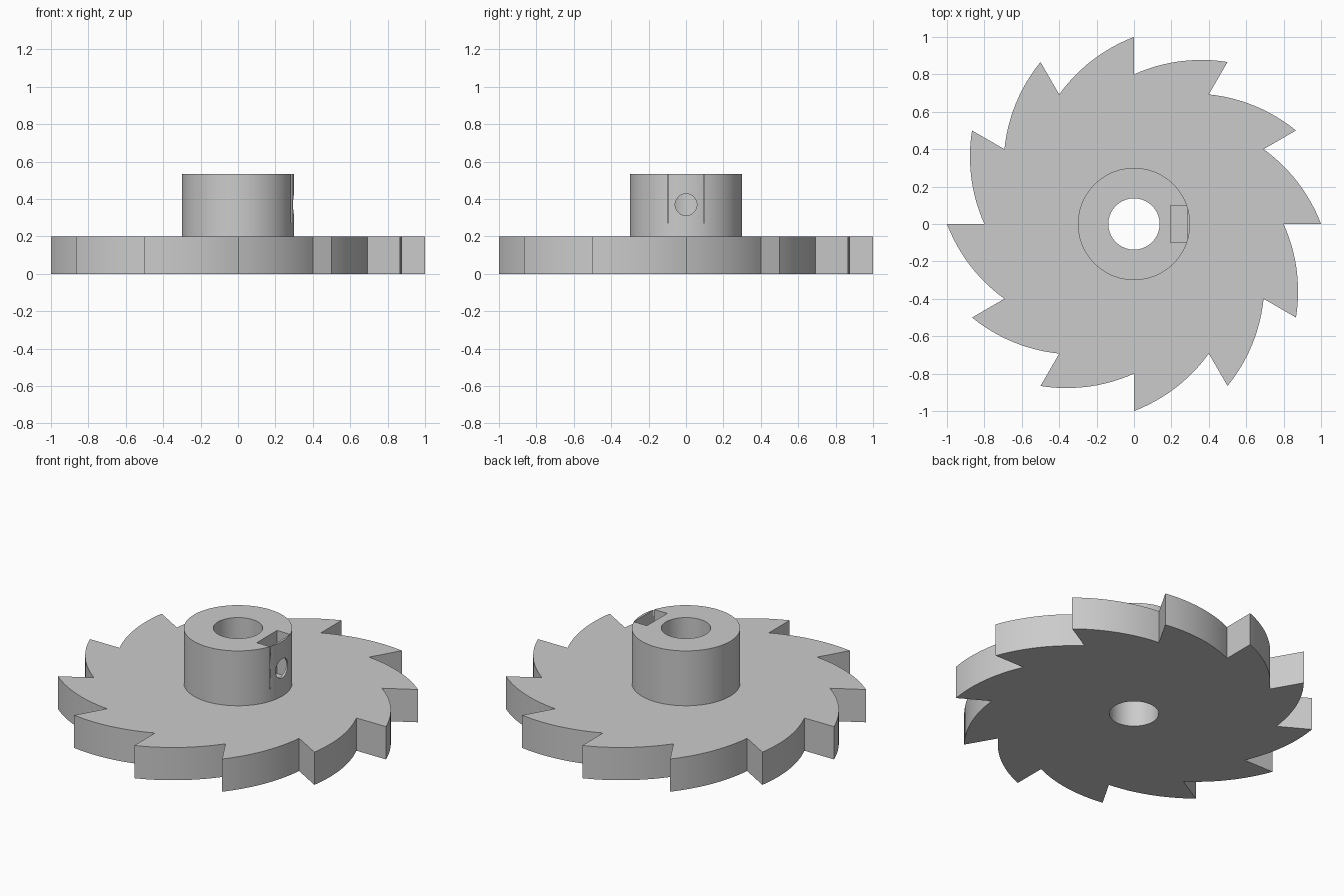
import bpy, bmesh, math
from mathutils import Vector, Matrix

if "Cube" in bpy.data.objects:
    bpy.data.objects.remove(bpy.data.objects["Cube"], do_unlink=True)

TEETH = 12
TIP, ROOT = 1.0, 0.8
THICK, TOP = 0.2, 0.535
HUB_R, BORE_R = 0.3, 0.137
SCREW_Z = 0.37

grey = bpy.data.materials.new("light grey")
grey.use_nodes = True
colour = (0.6, 0.6, 0.6, 1)
grey.diffuse_color = colour
grey.node_tree.nodes["Principled BSDF"].inputs["Base Color"].default_value = colour


def finish(name, bm):
    bmesh.ops.recalc_face_normals(bm, faces=bm.faces[:])
    mesh = bpy.data.meshes.new(name)
    bm.to_mesh(mesh)
    bm.free()
    mesh.materials.append(grey)
    obj = bpy.data.objects.new(name, mesh)
    bpy.context.collection.objects.link(obj)
    return obj


def cylinder(name, radius, z0, z1, segments=96):
    bm = bmesh.new()
    bmesh.ops.create_cone(bm, cap_ends=True, segments=segments, radius1=radius,
                          radius2=radius, depth=z1 - z0,
                          matrix=Matrix.Translation((0, 0, (z0 + z1) / 2)))
    return finish(name, bm)


def box(name, low, high):
    low, high = Vector(low), Vector(high)
    bm = bmesh.new()
    bmesh.ops.create_cube(bm, size=1, matrix=Matrix.Translation((low + high) / 2)
                          @ Matrix.Diagonal((*(high - low), 1)))
    return finish(name, bm)


def combine(target, other, operation):
    bpy.context.view_layer.objects.active = target
    mod = target.modifiers.new(operation.lower(), 'BOOLEAN')
    mod.operation = operation
    mod.solver = 'EXACT'
    mod.object = other
    bpy.ops.object.modifier_apply(modifier=mod.name)
    bpy.data.objects.remove(other, do_unlink=True)


def polar(radius, angle):
    return Vector((radius * math.cos(angle), radius * math.sin(angle), 0))


def tooth_back(start, end, bulge, steps=12):
    """Circular arc from tip to next root, bulging outward."""
    chord = end - start
    outward = Vector((chord.y, -chord.x, 0)).normalized()
    radius = (chord.length / 2) ** 2 / (2 * bulge) + bulge / 2
    centre = (start + end) / 2 - outward * (radius - bulge)
    half = math.asin(chord.length / 2 / radius)
    along = chord.normalized()
    for i in range(steps + 1):
        a = half * (2 * i / steps - 1)
        yield centre + radius * (along * math.sin(a) + outward * math.cos(a))


# Saw-toothed wheel: curved backs and radial tooth faces
bm = bmesh.new()
pitch = math.tau / TEETH
outline = []
for t in range(TEETH):
    outline += tooth_back(polar(TIP, t * pitch), polar(ROOT, (t + 1) * pitch), 0.037)
face = bm.faces.new([bm.verts.new(p) for p in outline])
raised = bmesh.ops.extrude_face_region(bm, geom=[face])
bmesh.ops.translate(bm, vec=(0, 0, THICK),
                    verts=[v for v in raised["geom"] if isinstance(v, bmesh.types.BMVert)])
wheel = finish("ratchet_wheel", bm)

# Hub and its through bore
combine(wheel, cylinder("hub", HUB_R, THICK / 2, TOP), 'UNION')
combine(wheel, cylinder("bore_cutter", BORE_R, -0.1, TOP + 0.1), 'DIFFERENCE')

# Nut slot, just breaking through the hub wall at its corners
combine(wheel, box("nut_slot_cutter", (0.195, -0.098, 0.272), (0.285, 0.098, TOP + 0.1)),
        'DIFFERENCE')

# Set screw hole from the hub side into the bore
screw = cylinder("screw_hole_cutter", 0.058, 0.05, 0.4, 48)
screw.data.transform(Matrix.Translation((0, 0, SCREW_Z)) @ Matrix.Rotation(math.pi / 2, 4, 'Y'))
combine(wheel, screw, 'DIFFERENCE')

bpy.ops.object.select_all(action='DESELECT')
wheel.select_set(True)
bpy.context.view_layer.objects.active = wheel
bpy.ops.object.shade_smooth_by_angle(angle=math.radians(25))
